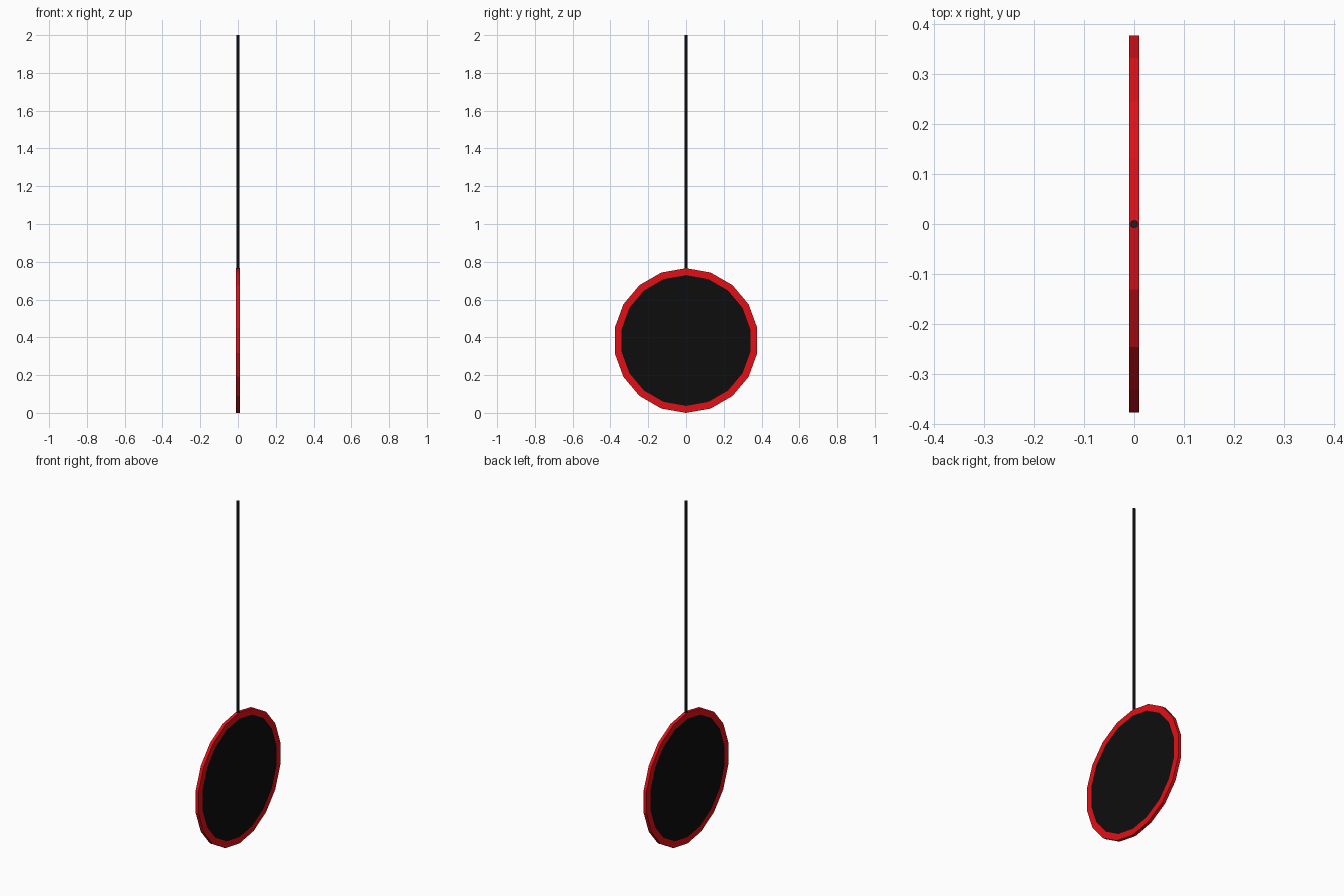
import bpy, bmesh, math

if "Cube" in bpy.data.objects:
    bpy.data.objects.remove(bpy.data.objects["Cube"])

SIDES = 18
R_OUT, R_IN = 0.383, 0.346
HALF = 0.0095


def material(name, color):
    m = bpy.data.materials.new(name)
    m.diffuse_color = color
    m.use_nodes = True
    m.node_tree.nodes["Principled BSDF"].inputs["Base Color"].default_value = m.diffuse_color
    return m


def make_object(name, bm, mat):
    bmesh.ops.recalc_face_normals(bm, faces=bm.faces)
    mesh = bpy.data.meshes.new(name)
    bm.to_mesh(mesh)
    bm.free()
    mesh.materials.append(mat)
    obj = bpy.data.objects.new(name, mesh)
    bpy.context.collection.objects.link(obj)
    return obj


def ring(bm, radius, x):
    # polygon loop in the YZ plane with a corner at the top
    angles = [2 * math.pi * i / SIDES for i in range(SIDES)]
    return [bm.verts.new((x, radius * math.sin(a), R_OUT + radius * math.cos(a))) for a in angles]


red = material("red", (0.75, 0.005, 0.008, 1))
black = material("black", (0.004, 0.004, 0.004, 1))
dark = material("dark_metal", (0.012, 0.012, 0.013, 1))

# Red rim: square-section ring
bm = bmesh.new()
loops = [ring(bm, r, x) for r, x in
         ((R_OUT, -HALF), (R_OUT, HALF), (R_IN, HALF), (R_IN, -HALF))]
for k in range(4):
    a, b = loops[k], loops[(k + 1) % 4]
    for i in range(SIDES):
        j = (i + 1) % SIDES
        bm.faces.new((a[i], a[j], b[j], b[i]))
make_object("rim", bm, red)

# Black panel filling the rim on both faces
bm = bmesh.new()
left, right = ring(bm, R_IN, -HALF), ring(bm, R_IN, HALF)
bm.faces.new(left)
bm.faces.new(right)
for i in range(SIDES):
    j = (i + 1) % SIDES
    bm.faces.new((left[i], left[j], right[j], right[i]))
make_object("panel", bm, black)

# Hanging rod
bottom, top = 2 * R_OUT - 0.01, 2.0
bm = bmesh.new()
bmesh.ops.create_cone(bm, cap_ends=True, segments=8, radius1=0.008,
                      radius2=0.008, depth=top - bottom)
bmesh.ops.translate(bm, verts=bm.verts, vec=(0, 0, (top + bottom) / 2))
make_object("hanging_rod", bm, dark)
